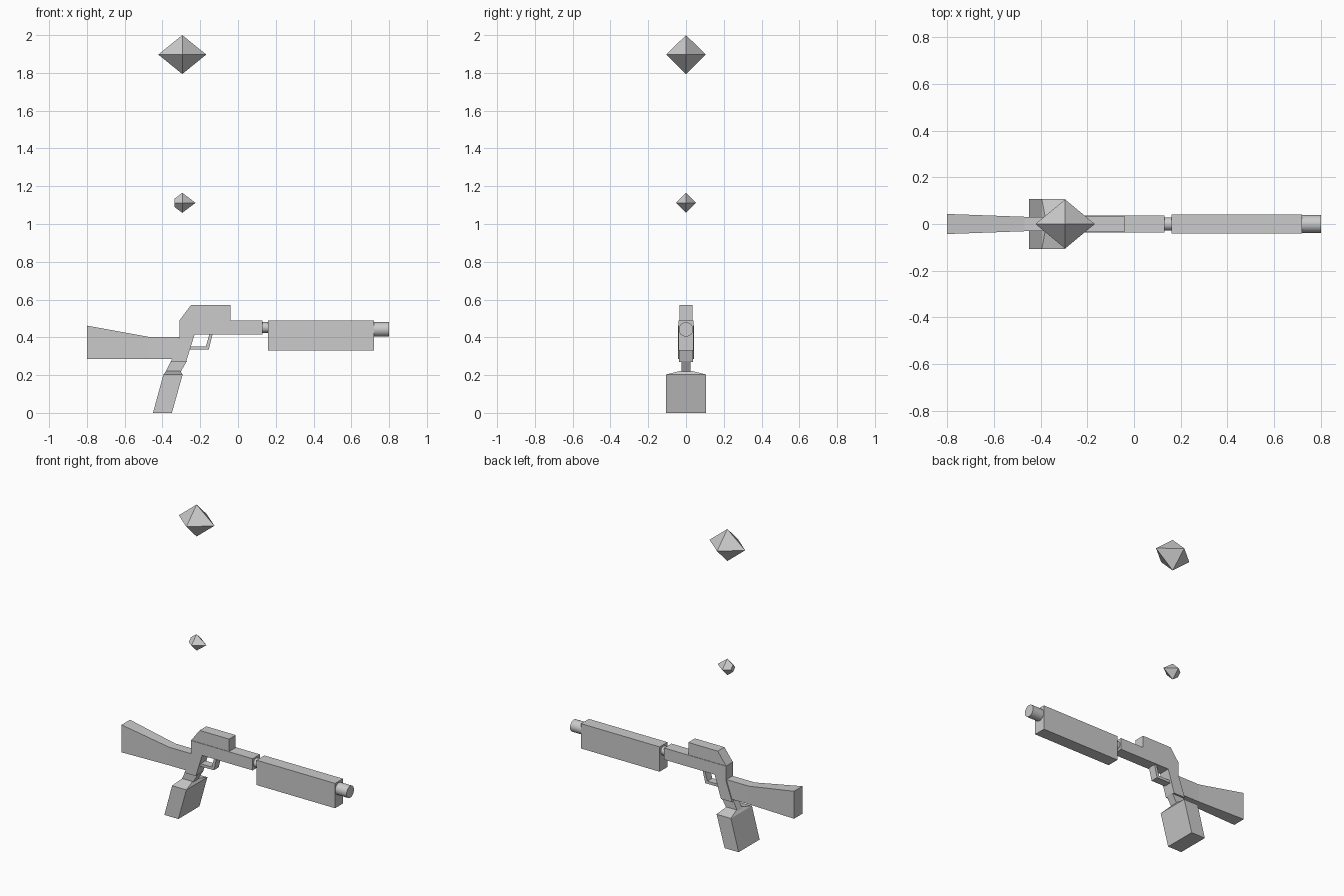
import bpy
import bmesh
import math
from mathutils import Matrix

cube = bpy.data.objects.get("Cube")
if cube:
    bpy.data.objects.remove(cube, do_unlink=True)

grey = bpy.data.materials.new("light_grey")
grey.use_nodes = True
colour = (0.6, 0.6, 0.6, 1)
grey.diffuse_color = colour
grey.node_tree.nodes["Principled BSDF"].inputs["Base Color"].default_value = colour


def finish(name, bm):
    bmesh.ops.recalc_face_normals(bm, faces=bm.faces)
    mesh = bpy.data.meshes.new(name)
    bm.to_mesh(mesh)
    bm.free()
    mesh.materials.append(grey)
    obj = bpy.data.objects.new(name, mesh)
    bpy.context.collection.objects.link(obj)
    return obj


def prism(name, profile, half):
    """Side profile (x, z) extruded symmetrically across y."""
    bm = bmesh.new()
    near = [bm.verts.new((x, -half, z)) for x, z in profile]
    far = [bm.verts.new((x, half, z)) for x, z in profile]
    bm.faces.new(near)
    bm.faces.new(far[::-1])
    for i in range(len(profile)):
        j = (i + 1) % len(profile)
        bm.faces.new((near[i], far[i], far[j], near[j]))
    return finish(name, bm)


def loft(name, sections):
    """Quad rings of (corner a, corner b, half widths) joined in order."""
    bm = bmesh.new()
    rings = []
    for (xa, za), (xb, zb), half in sections:
        rings.append([bm.verts.new(p) for p in (
            (xa, -half, za), (xa, half, za), (xb, half, zb), (xb, -half, zb))])
    bm.faces.new(rings[0])
    bm.faces.new(rings[-1])
    for a, b in zip(rings, rings[1:]):
        for i in range(4):
            j = (i + 1) % 4
            bm.faces.new((a[i], a[j], b[j], b[i]))
    return finish(name, bm)


def rod(name, x0, x1, z, radius):
    bm = bmesh.new()
    place = Matrix.Translation(((x0 + x1) / 2, 0, z)) @ Matrix.Rotation(math.pi / 2, 4, "Y")
    bmesh.ops.create_cone(bm, cap_ends=True, segments=32, radius1=radius,
                          radius2=radius, depth=x1 - x0, matrix=place)
    obj = finish(name, bm)
    bpy.ops.object.select_all(action="DESELECT")
    obj.select_set(True)
    bpy.context.view_layer.objects.active = obj
    bpy.ops.object.shade_smooth_by_angle(angle=math.radians(30))


def octahedron(name, centre, size, cut=None):
    bm = bmesh.new()
    ring = [(1, 0), (0, 1), (-1, 0), (0, -1)]
    mid = [bm.verts.new((x, y, 0)) for x, y in ring]
    for tip in (bm.verts.new((0, 0, 1)), bm.verts.new((0, 0, -1))):
        for i in range(4):
            bm.faces.new((mid[i], mid[(i + 1) % 4], tip))
    bmesh.ops.transform(bm, verts=bm.verts,
                        matrix=Matrix.Translation(centre) @ Matrix.Diagonal((*size, 1)))
    if cut is not None:  # slice off the -x tip
        bmesh.ops.bisect_plane(bm, geom=bm.verts[:] + bm.edges[:] + bm.faces[:],
                               plane_co=(cut, 0, 0), plane_no=(-1, 0, 0), clear_outer=True)
        bmesh.ops.holes_fill(bm, edges=[e for e in bm.edges if e.is_boundary])
    finish(name, bm)


# Floating gems
octahedron("large_gem", (-0.295, 0, 1.897), (0.127, 0.105, 0.103))
octahedron("small_gem", (-0.295, 0, 1.112), (0.07, 0.053, 0.053), cut=-0.335)

# Body with sloping grip, and raised cover
prism("receiver", [(-0.31, 0.49), (0.13, 0.49), (0.13, 0.415), (-0.23, 0.415),
                   (-0.275, 0.27), (-0.355, 0.27), (-0.31, 0.40)], 0.037)
prism("top_cover", [(-0.31, 0.49), (-0.25, 0.57), (-0.04, 0.57), (-0.04, 0.49)], 0.034)
prism("guard", [(-0.255, 0.335), (-0.155, 0.335), (-0.135, 0.415), (-0.152, 0.415),
                (-0.17, 0.352), (-0.25, 0.352)], 0.025)

# Flared stock
loft("stock", [((-0.80, 0.285), (-0.80, 0.462), 0.043),
               ((-0.47, 0.285), (-0.47, 0.402), 0.031),
               ((-0.345, 0.285), (-0.31, 0.402), 0.031)])

# Neck and leaning wide block under the grip
loft("neck", [((-0.355, 0.275), (-0.27, 0.275), 0.025),
              ((-0.385, 0.215), (-0.305, 0.215), 0.025)])
loft("lower_block", [((-0.38, 0.222), (-0.305, 0.222), 0.03),
                     ((-0.395, 0.203), (-0.293, 0.203), 0.107),
                     ((-0.45, 0), (-0.35, 0), 0.107)])

# Front sleeve and rods
prism("front_sleeve", [(0.16, 0.33), (0.72, 0.33), (0.72, 0.49), (0.16, 0.49)], 0.04)
rod("connector", 0.12, 0.17, 0.452, 0.028)
rod("front_tube", 0.71, 0.80, 0.442, 0.038)
